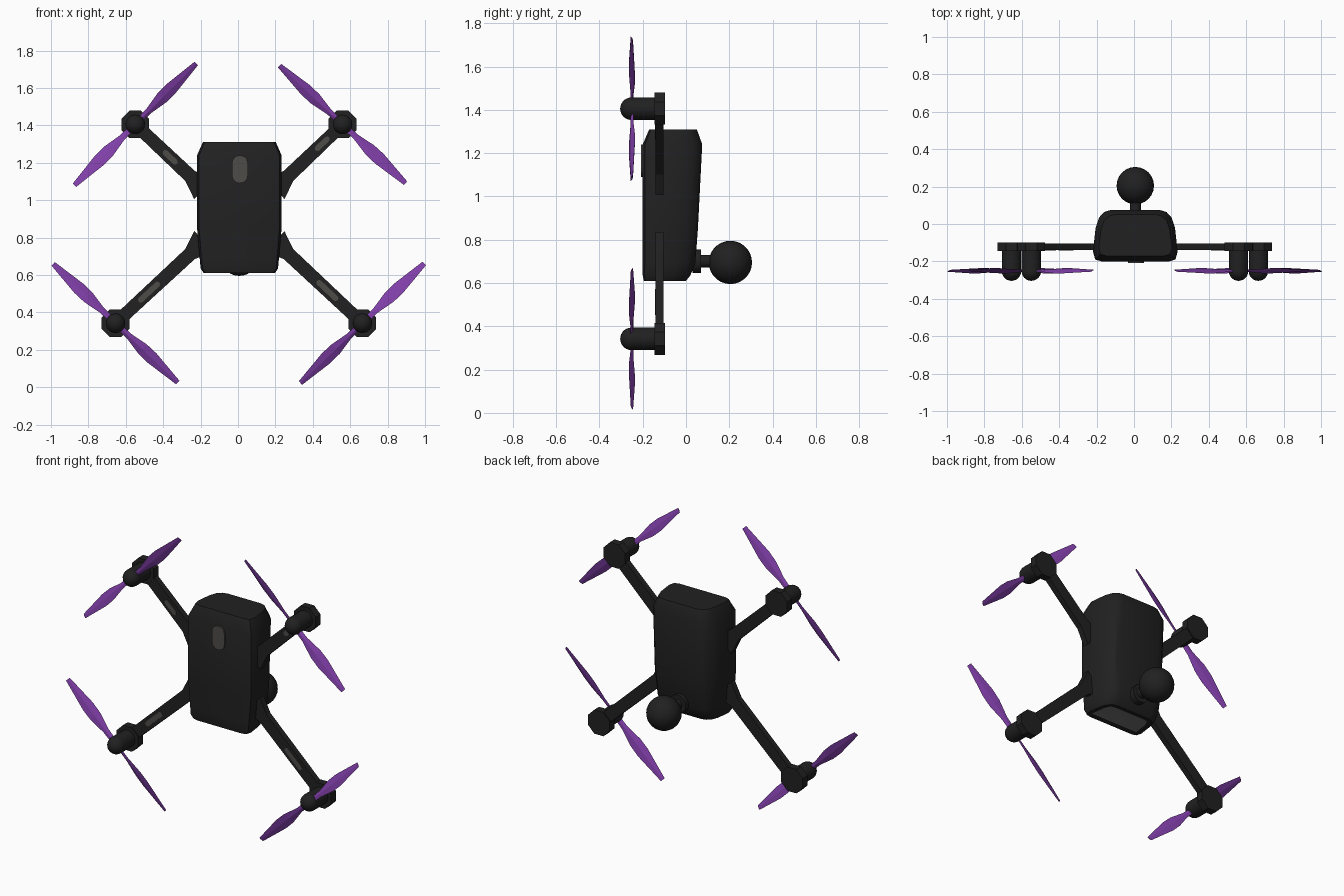
import bpy, bmesh
from math import cos, sin, pi, radians
from mathutils import Vector, Matrix

cube = bpy.data.objects.get("Cube")
if cube:
    bpy.data.objects.remove(cube, do_unlink=True)


def material(name, rgb):
    m = bpy.data.materials.new(name)
    m.use_nodes = True
    m.diffuse_color = (*rgb, 1)
    m.node_tree.nodes["Principled BSDF"].inputs["Base Color"].default_value = (*rgb, 1)
    return m


BLACK = material("matte black", (0.015, 0.015, 0.015))
GREY = material("warm grey", (0.075, 0.072, 0.065))
SILVER = material("light grey", (0.17, 0.17, 0.17))
PURPLE = material("purple", (0.22, 0.05, 0.40))
CX = 0.007


def finish(bm, name, *mats, smooth=None):
    bmesh.ops.recalc_face_normals(bm, faces=bm.faces)
    mesh = bpy.data.meshes.new(name)
    bm.to_mesh(mesh)
    bm.free()
    for m in mats:
        mesh.materials.append(m)
    obj = bpy.data.objects.new(name, mesh)
    bpy.context.collection.objects.link(obj)
    if smooth:
        bpy.ops.object.select_all(action='DESELECT')
        obj.select_set(True)
        bpy.context.view_layer.objects.active = obj
        bpy.ops.object.shade_smooth_by_angle(angle=radians(smooth))
    return obj


def loft(bm, rings):
    """Skin a list of equal point loops and cap both ends; return the caps."""
    loops = [[bm.verts.new(p) for p in ring] for ring in rings]
    n = len(loops[0])
    for a, b in zip(loops, loops[1:]):
        for i in range(n):
            j = (i + 1) % n
            bm.faces.new((a[i], a[j], b[j], b[i]))
    return bm.faces.new(loops[0]), bm.faces.new(loops[-1])


def prism(name, outline, y0, y1, mat, smooth=None):
    """Extrude an x-z outline along y."""
    bm = bmesh.new()
    loft(bm, [[(x, y, z) for x, z in outline] for y in (y0, y1)])
    return finish(bm, name, mat, smooth=smooth)


def disc(x, z, r, n):
    return [(x + r * cos(2 * pi * (i + .5) / n), z + r * sin(2 * pi * (i + .5) / n))
            for i in range(n)]


def stadium(center, d, length, r, steps=6):
    """Rounded slot outline lying along direction d."""
    p, half = Vector((-d.y, d.x)), length / 2 - r
    pts = []
    for end in (1, -1):
        for i in range(steps + 1):
            a = -pi / 2 + pi * i / steps
            pts.append(center + end * (d * (half + r * cos(a)) + p * r * sin(a)))
    return pts


def ball(name, loc, r):
    bm = bmesh.new()
    bmesh.ops.create_uvsphere(bm, u_segments=24, v_segments=14, radius=r,
                              matrix=Matrix.Translation(loc))
    return finish(bm, name, BLACK, smooth=40)


# Body: rounded section lofted upward, light vent inset underneath
section = [(.80, 0), (.95, .04), (1, .2), (.94, .65), (.86, .85), (.74, .96), (.58, 1)]
section += [(-x, t) for x, t in reversed(section)]
levels = [(.61, .19, -.195, 0), (.635, .207, -.2, .02), (.69, .212, -.2, .043),
          (.85, .226, -.2, .055), (1.24, .226, -.2, .075), (1.31, .195, -.17, .05)]
bm = bmesh.new()
bottom, top = loft(bm, [[(CX + x * w, f + t * (b - f), z) for x, t in section]
                        for z, w, f, b in levels])
bmesh.ops.recalc_face_normals(bm, faces=bm.faces)
bmesh.ops.inset_region(bm, faces=[bottom], thickness=.03, depth=-.004)
bottom.material_index = 1
finish(bm, "body", BLACK, SILVER, smooth=30)

# Front button
prism("front_button", stadium(Vector((CX + .003, 1.165)), Vector((0, 1)), .15, .043),
      -.209, -.195, GREY)

# Rear camera: mounting disc, neck and ball
prism("camera_mount", disc(CX, .7, .055, 16), .03, .07, BLACK, 40)
prism("camera_neck", disc(CX, .7, .03, 16), .05, .15, BLACK, 40)
ball("camera_ball", (CX, .205, .695), .1)


def propeller(name, x, z, angle, side):
    """Two opposite pitched blades with a flattened diamond section."""
    bm = bmesh.new()
    pitch = radians(22)
    for turn in (0, pi):
        a = radians(angle) + turn
        d = Vector((cos(a), 0, sin(a)))
        p = side * Vector((d.z, 0, -d.x))
        y = Vector((0, 1, 0))
        chord = p * cos(pitch) + y * sin(pitch)
        normal = p * sin(pitch) - y * cos(pitch)
        hub = Vector((x, -.25, z))
        rings = []
        for r, w, h in [(0, .016, .005), (.1, .018, .005), (.2, .036, .005),
                        (.27, .037, .004), (.46, .014, .002)]:
            c = hub + d * r
            rings.append([c + chord * w, c + normal * h, c - chord * w, c - normal * h])
        loft(bm, rings)
    finish(bm, name, PURPLE)


# Arms with motor pods and propellers: motor x, z, root z, blade angle, slot point, slot length
arms = {
    "upper_right": (-.554, 1.405, 1.06, 45, .49, .10),
    "upper_left": (.554, 1.405, 1.06, -43, .70, .10),
    "lower_right": (-.66, .342, .78, -43.6, .62, .15),
    "lower_left": (.66, .342, .78, 44, .60, .15),
}
for name, (mx, mz, rz, angle, at, slot) in arms.items():
    side = 1 if mx > 0 else -1
    mx += CX - .002
    tip, root = Vector((mx, mz)), Vector((CX + side * .19, rz))
    d = (tip - root).normalized()
    p = Vector((-d.y, d.x))
    knee = root + d * .1
    prism(name + "_arm",
          [root + p * .075, knee + p * .037, tip + p * .034,
           tip - p * .034, knee - p * .037, root - p * .075], -.14, -.105, BLACK)
    prism(name + "_arm_slot", stadium(root.lerp(tip, at), d, slot, .015),
          -.143, -.135, GREY)
    prism(name + "_hub", disc(mx, mz, .08, 8), -.145, -.098, BLACK)
    prism(name + "_motor", disc(mx, mz, .052, 20), -.252, -.14, BLACK, 40)
    ball(name + "_motor_cap", (mx, -.252, mz), .052)
    propeller(name + "_propeller", mx, mz, angle, -side)
